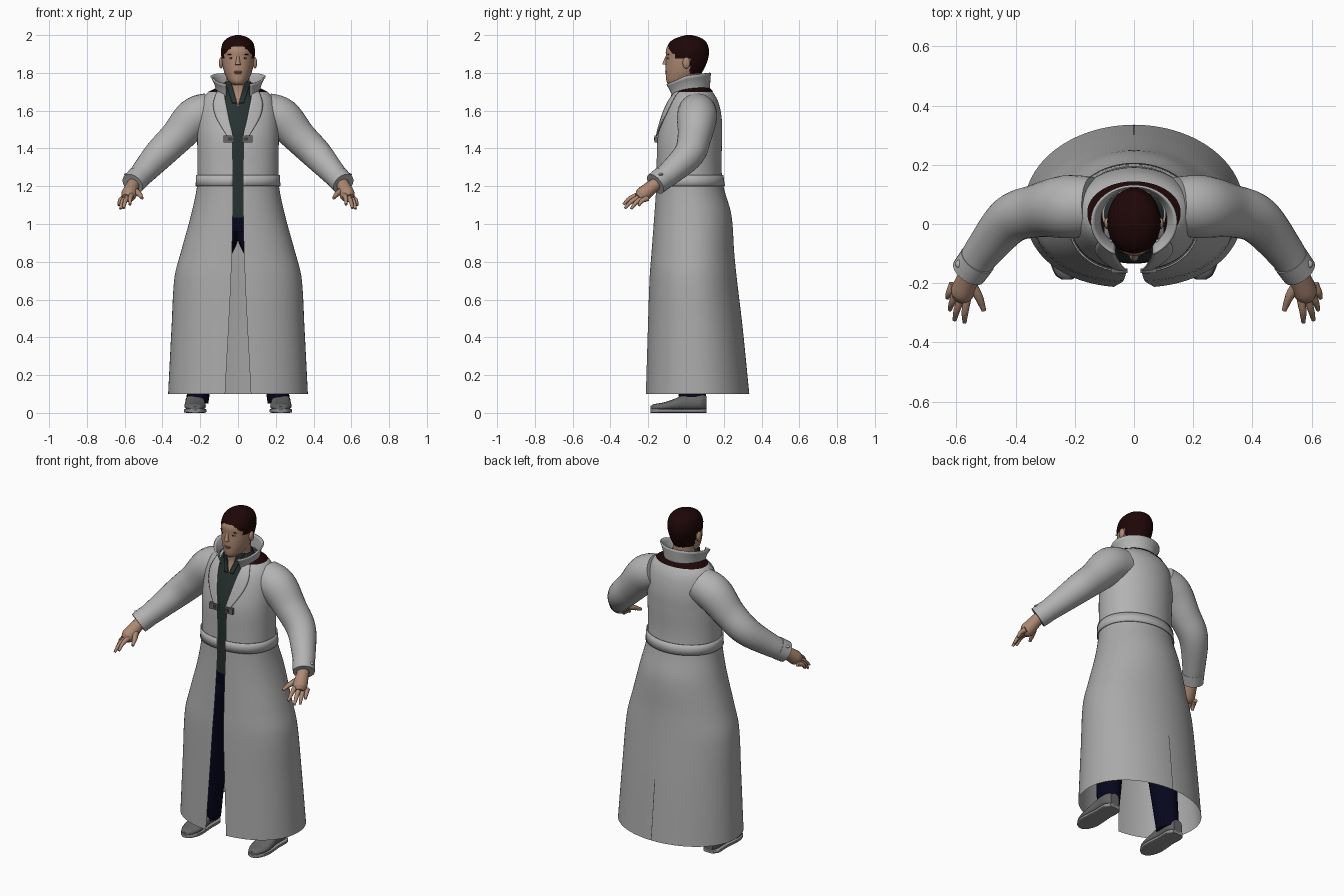
import bpy, bmesh, math
from mathutils import Vector, Matrix

if "Cube" in bpy.data.objects:
    bpy.data.objects.remove(bpy.data.objects["Cube"])


def material(name, r, g, b):
    m = bpy.data.materials.new(name)
    m.use_nodes = True
    m.diffuse_color = (r, g, b, 1)
    bsdf = next(n for n in m.node_tree.nodes if n.type == 'BSDF_PRINCIPLED')
    bsdf.inputs["Base Color"].default_value = (r, g, b, 1)
    bsdf.inputs["Roughness"].default_value = 0.8
    return m


COAT = material("light grey cloth", .45, .45, .45)
SKIRT = material("mid grey cloth", .4, .4, .4)
SKIN = material("skin", .42, .25, .17)
HAIR = material("dark maroon", .013, .002, .002)
SHIRT = material("dark green grey", .02, .032, .031)
NAVY = material("navy", .002, .002, .013)
SHOE = material("shoe grey", .13, .13, .13)
SOLE = material("sole grey", .27, .27, .27)
LIP = material("lip brown", .29, .14, .1)
METAL = material("dark metal", .05, .045, .045)


def sample(table, t):
    """Smooth interpolation of a table whose first column is the key."""
    n = len(table)
    i = 0
    while i < n - 2 and t > table[i + 1][0]:
        i += 1

    def slope(k, c):
        a, b = table[max(k - 1, 0)], table[min(k + 1, n - 1)]
        return (b[c] - a[c]) / (b[0] - a[0])
    p, q = table[i], table[i + 1]
    h = q[0] - p[0]
    u = min(max((t - p[0]) / h, 0), 1)
    return [p[c] * (2*u**3 - 3*u*u + 1) + q[c] * (3*u*u - 2*u**3)
            + h * slope(i, c) * (u**3 - 2*u*u + u) + h * slope(i + 1, c) * (u**3 - u*u)
            for c in range(1, len(p))]


def steps(a, b, n):
    return [a + (b - a) * i / n for i in range(n + 1)]


def power(v, p):
    return math.copysign(abs(v)**p, v)


def finish(name, bm, mats, rule=None):
    bmesh.ops.recalc_face_normals(bm, faces=bm.faces)
    if rule:
        for f in bm.faces:
            f.material_index = rule(f.calc_center_median())
    me = bpy.data.meshes.new(name)
    bm.to_mesh(me)
    bm.free()
    for m in mats:
        me.materials.append(m)
    me.shade_smooth()
    me.set_sharp_from_angle(angle=math.radians(40))
    ob = bpy.data.objects.new(name, me)
    bpy.context.collection.objects.link(ob)
    return ob


def loft(name, rows, mats, closed=True, caps=True, rule=None, thick=0):
    bm = bmesh.new()
    vs = [[bm.verts.new(p) for p in row] for row in rows]
    n = len(rows[0])
    for a, b in zip(vs, vs[1:]):
        for j in range(n if closed else n - 1):
            k = (j + 1) % n
            bm.faces.new((a[j], a[k], b[k], b[j]))
    if closed and caps:
        bm.faces.new(vs[0])
        bm.faces.new(vs[-1])
    ob = finish(name, bm, mats, rule)
    if thick:
        mod = ob.modifiers.new("thickness", 'SOLIDIFY')
        mod.thickness = thick
        mod.offset = 0


def arc(z, rx, yf, yb, gap=None, n=64, cx=0, off=0, sq=1):
    """Level ring, open at the front when a gap is given; sq < 1 squares the front."""
    rx, cy, ry = rx + off, (yf + yb) / 2, (yb - yf) / 2 + off
    if gap is None:
        angles = steps(0, math.tau, n)[:-1]
    else:
        t = math.asin((gap / rx)**(1 / sq))
        angles = steps(t, math.tau - t, n)
    ring = []
    for a in angles:
        p = sq if math.cos(a) > 0 else 1
        ring.append(Vector((cx + rx * power(math.sin(a), p), cy - ry * power(math.cos(a), p), z)))
    return ring


def tube(name, path, mat, n=20, m=16):
    """Round limb through (t, x, y, z, radius) points."""
    rows = []
    for t in steps(path[0][0], path[-1][0], n):
        x, y, z, r = sample(path, t)
        ahead, back = sample(path, t + .01)[:3], sample(path, t - .01)[:3]
        d = (Vector(ahead) - Vector(back)).normalized()
        u = d.cross(Vector((.2, 1, .3))).normalized()
        w = d.cross(u)
        rows.append([Vector((x, y, z)) + r * (u * math.cos(a) + w * math.sin(a))
                     for a in steps(0, math.tau, m)[:-1]])
    loft(name, rows, [mat])


def solid(name, mat, loc, size, box=False):
    bm = bmesh.new()
    if box:
        bmesh.ops.create_cube(bm, size=2)
    else:
        bmesh.ops.create_uvsphere(bm, u_segments=16, v_segments=10, radius=1)
    bm.transform(Matrix.Translation(loc) @ Matrix.Diagonal((*size, 1)))
    finish(name, bm, [mat])


def plate(name, mat, table, z0, z1, inner, outer, off, sq=1):
    """Thin panel lying on the front of a body table."""
    rows = []
    for z in steps(z0, z1, 16):
        rx, yf, yb = sample(table, z)
        rows.append([Vector((x, (yf + yb) / 2 - off
                             - (yb - yf) / 2 * (1 - abs(x / rx)**(2 / sq))**(sq / 2), z))
                     for x in steps(inner(z), outer(z), 6)])
    loft(name, rows, [mat], closed=False, thick=.006)


# Long coat: height, half width, front, back
coat = [(.1, .37, -.215, .335), (.45, .352, -.203, .3), (.72, .336, -.193, .268),
        (.85, .303, -.183, .255), (1.05, .248, -.168, .24), (1.2, .217, -.158, .198),
        (1.3, .214, -.156, .188), (1.45, .216, -.152, .191), (1.55, .214, -.13, .19),
        (1.64, .198, -.097, .173), (1.69, .168, -.065, .147), (1.725, .1, -.04, .115)]
opening = [(.1, .068), (.85, .032), (1.44, .03), (1.55, .052), (1.65, .072), (1.725, .085)]
SQUARE = .88


def coat_rows(a, b, n, off=0, gap=None):
    return [arc(z, *sample(coat, z), gap=gap or sample(opening, z)[0], n=96, off=off, sq=SQUARE)
            for z in steps(a, b, n)]


loft("coat_skirt", coat_rows(.1, 1.23, 40), [SKIRT], closed=False)
loft("coat_jacket", coat_rows(1.21, 1.725, 36), [COAT], closed=False)
loft("coat_belt", coat_rows(1.2, 1.26, 2, .006), [COAT], closed=False, thick=.005)
loft("collar_underlay", coat_rows(1.7, 1.724, 4, .005, .1), [HAIR], closed=False)

# Back vent seam
vent = [[Vector((x, sample(coat, z)[2] + .001, z)) for x in (-.002, .002)] for z in steps(.1, .46, 12)]
loft("back_vent", vent, [METAL], closed=False)

# Standing collar, higher at the back
collar = []
for u in steps(0, 1, 6):
    row = arc(0, .113 + .03 * u * u, -.086 - .028 * u, .122 + .006 * u, gap=.064, n=48)
    for p in row:
        low = 1.688 + .22 * p.y
        high = 1.784 + .13 * p.y + .3 * min(p.y, 0)
        p.z = low + (high - low) * u
    collar.append(row)
loft("coat_collar", collar, [COAT], closed=False, thick=.008)

# Shirt and trouser top under the coat
body = [(.96, .165, -.115, .12), (1.03, .185, -.125, .14), (1.2, .18, -.13, .15),
        (1.45, .185, -.132, .15), (1.55, .175, -.108, .15), (1.65, .14, -.075, .125),
        (1.7, .1, -.06, .1), (1.75, .075, -.062, .085)]
loft("shirt_and_waist", [arc(z, *sample(body, z)) for z in steps(.96, 1.75, 43)],
     [SHIRT, NAVY], caps=False, rule=lambda c: int(c.z < 1.03))
plate("open_neck", SKIN, body, 1.62, 1.75, lambda z: -(z - 1.62) * .3,
      lambda z: (z - 1.62) * .3, .004)

# Neck and head with a hairline
loft("neck", [arc(z, .06, -.045, .08, n=32) for z in steps(1.66, 1.83, 4)], [SKIN])
skull = [(1.735, .025, -.085, -.01), (1.75, .046, -.101, .03), (1.79, .068, -.107, .075),
         (1.83, .08, -.108, .1), (1.88, .088, -.106, .118), (1.92, .09, -.106, .122),
         (1.96, .08, -.088, .109), (1.98, .062, -.062, .088), (1.992, .04, -.03, .062),
         (2, .012, 0, .03)]


def is_hair(c):
    line = 1.94 - max(abs(c.x) - .03, 0) if c.y < -.055 else 1.875 if c.y < .02 else 1.795
    return int(c.z > line)


loft("head", [arc(z, *sample(skull, z), n=72) for z in steps(1.735, 2, 66)],
     [SKIN, HAIR], rule=is_hair)
tube("nose", [(0, 0, -.1, 1.89, .007), (.6, 0, -.109, 1.86, .011), (1, 0, -.111, 1.843, .015)], SKIN, 8)
solid("upper_lip", LIP, (0, -.104, 1.806), (.024, .006, .005))
solid("lower_lip", LIP, (0, -.103, 1.798), (.02, .007, .005))

# Paired parts
arm = [(0, .14, .06, 1.598, .1), (1, .23, .058, 1.562, .106), (2, .325, .045, 1.46, .09),
       (3, .415, .016, 1.37, .082), (4, .5, -.08, 1.275, .066), (5, .555, -.158, 1.215, .056)]
leg = [(.05, .215, .058, -.035, .105), (.5, .175, .08, -.075, .105),
       (.83, .125, .09, -.105, .12), (.91, .1, .1, -.11, .125), (1, .092, .094, -.105, .12)]
foot = [(-.188, .014, .035), (-.175, .034, .045), (-.12, .055, .055), (-.06, .055, .075),
        (0, .05, .1), (.08, .05, .1), (.108, .03, .09)]
fingers = {"index": (.572, -.332, 1.103), "middle": (.606, -.324, 1.083),
           "ring": (.622, -.29, 1.08), "little": (.63, -.25, 1.098)}
lapel_edge = [(1.455, .05), (1.52, .092), (1.58, .122), (1.64, .13), (1.7, .112)]


def foot_row(y, cx, w, low, high, p):
    return [Vector((cx + w * power(math.cos(a), p), y,
                    (low + high) / 2 + (high - low) / 2 * power(math.sin(a), p)))
            for a in steps(0, math.tau, 24)[:-1]]


for s, side in ((1, "left_"), (-1, "right_")):
    def flip(path):
        return [(t, s * x, *rest) for t, x, *rest in path]

    # Sleeve, cuff and cuff strap
    tube(side + "sleeve", flip(arm), COAT, 30, 28)
    tube(side + "cuff", flip([(0, .528, -.12, 1.245, .063), (1, .558, -.162, 1.212, .061)]), COAT, 3, 24)
    solid(side + "cuff_strap", COAT, (s * .582, -.135, 1.262), (.022, .016, .008))

    # Hand
    tube(side + "palm", flip([(0, .55, -.15, 1.22, .032), (1, .564, -.19, 1.188, .037),
                              (2, .58, -.232, 1.153, .04), (3, .59, -.252, 1.138, .024)]), SKIN, 12)
    for k, (finger, tip) in enumerate(fingers.items()):
        base = Vector((.562 + .016 * k, -.245 + .014 * k, 1.157 - .007 * k))
        mid = base.lerp(Vector(tip), .55) + Vector((.003, -.004, .008))
        tube(side + finger + "_finger", flip([(0, *base, .015), (1, *mid, .012), (2, *tip, .007)]), SKIN, 8, 10)
    tube(side + "thumb", flip([(0, .555, -.195, 1.18, .02), (1, .525, -.245, 1.16, .015),
                               (2, .507, -.292, 1.137, .008)]), SKIN, 8, 10)

    # Trouser leg and shoe
    rows = []
    for z in steps(.05, 1, 24):
        cx, rx, yf, yb = sample(leg, z)
        rows.append(arc(z, rx, yf, yb, n=32, cx=s * cx))
    loft(side + "trouser_leg", rows, [NAVY])
    upper, sole = [], []
    for y in steps(-.188, .108, 24):
        w, h = sample(foot, y)
        upper.append(foot_row(y, s * .227, w, .012, h, .85))
        sole.append(foot_row(y, s * .227, w + .003, 0, .022, .35))
    loft(side + "shoe", upper, [SHOE])
    loft(side + "shoe_sole", sole, [SOLE])

    # Lapel, chest clasp and shirt collar
    plate(side + "lapel", COAT, coat, 1.455, 1.7, lambda z: s * (sample(opening, z)[0] - .006),
          lambda z: s * sample(lapel_edge, z)[0], .007, SQUARE)
    solid(side + "chest_clasp", SHOE, (s * .05, -.158, 1.45), (.028, .008, .018), True)
    solid(side + "clasp_tab", METAL, (s * .04, -.163, 1.45), (.012, .006, .009), True)
    plate(side + "shirt_collar", SHIRT, body, 1.64, 1.755, lambda z: s * ((z - 1.64) * .3 + .004),
          lambda z: s * (.03 + (z - 1.64) * .33), .012)

    # Face features
    solid(side + "ear", SKIN, (s * .09, .002, 1.853), (.011, .02, .03))
    solid(side + "eye", SOLE, (s * .034, -.093, 1.877), (.013, .006, .005))
    solid(side + "pupil", HAIR, (s * .034, -.096, 1.877), (.006, .004, .005))
    solid(side + "eyebrow", HAIR, (s * .036, -.093, 1.897), (.02, .005, .003))
